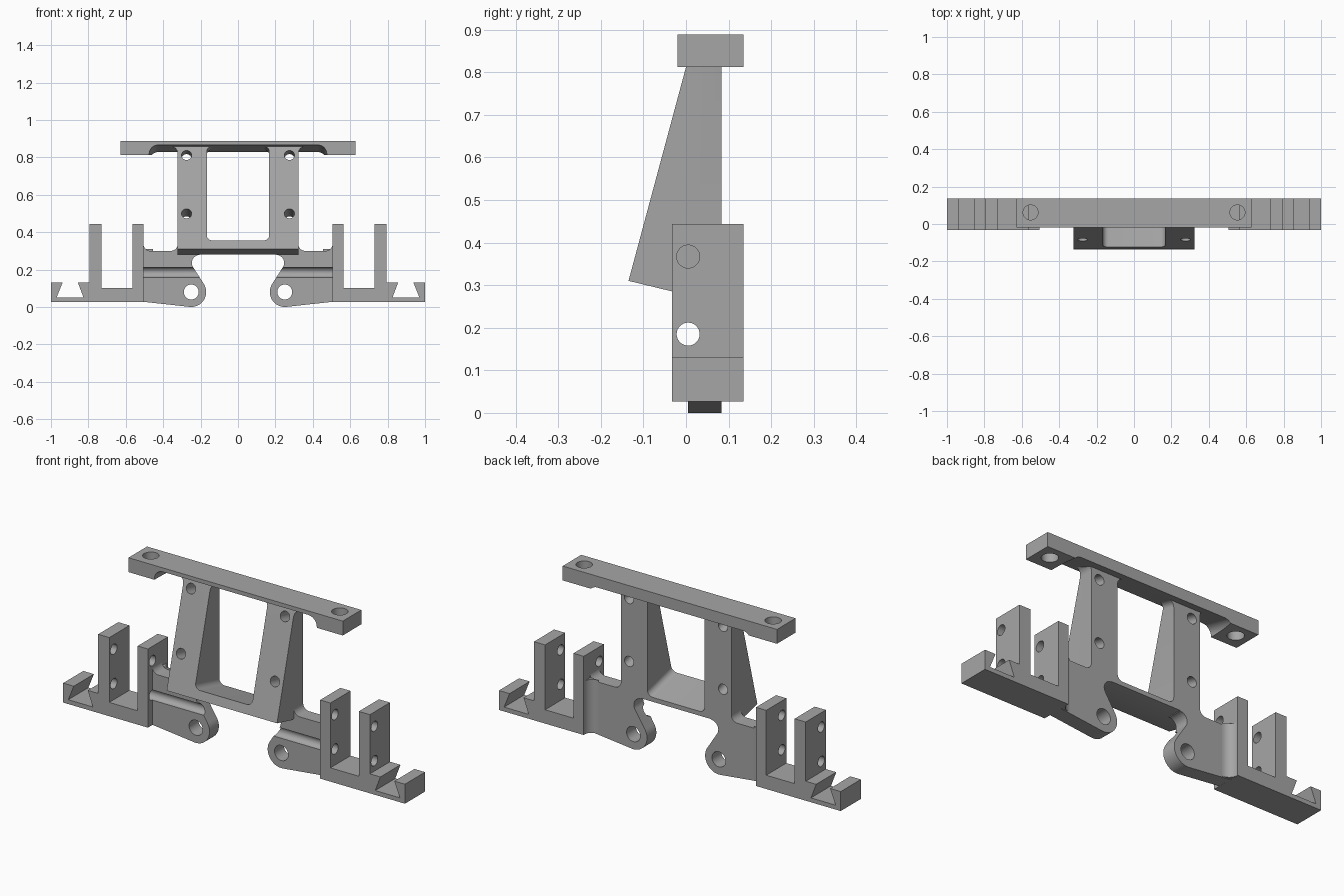
import bpy
import bmesh
from math import cos, sin, pi, radians
from mathutils import Vector

if "Cube" in bpy.data.objects:
    bpy.data.objects.remove(bpy.data.objects["Cube"])

grey = bpy.data.materials.new("plain_grey")
grey.use_nodes = True
grey.diffuse_color = (0.38, 0.38, 0.38, 1)
grey.node_tree.nodes["Principled BSDF"].inputs["Base Color"].default_value = grey.diffuse_color

SLOPE = 0.25  # lean of everything square to the sloping frame face


def arc(cx, cy, r, start, end, n=8):
    angles = [radians(start + (end - start) * i / n) for i in range(n + 1)]
    return [(cx + r * cos(a), cy + r * sin(a)) for a in angles]


def prism(name, points, axis, low, high, lean=0):
    """Extrude a closed profile along an axis, optionally dropping z towards the back."""
    place = {"x": lambda p, d: (d, p[0], p[1]),
             "y": lambda p, d: (p[0], d, p[1] - lean * d),
             "z": lambda p, d: (p[0], p[1], d)}[axis]
    bm = bmesh.new()
    ends = [[bm.verts.new(place(p, d)) for p in points] for d in (low, high)]
    count = len(points)
    for ring in ends:
        bm.faces.new(ring)
    for i in range(count):
        j = (i + 1) % count
        bm.faces.new((ends[0][i], ends[0][j], ends[1][j], ends[1][i]))
    bmesh.ops.recalc_face_normals(bm, faces=bm.faces)
    mesh = bpy.data.meshes.new(name)
    bm.to_mesh(mesh)
    bm.free()
    mesh.materials.append(grey)
    obj = bpy.data.objects.new(name, mesh)
    bpy.context.collection.objects.link(obj)
    return obj


def rod(cx, cy, r, axis, low, high, lean=0):
    return prism("cutter", arc(cx, cy, r, 0, 348.75, 31), axis, low, high, lean)


def select(obj):
    bpy.ops.object.select_all(action="DESELECT")
    obj.select_set(True)
    bpy.context.view_layer.objects.active = obj


def combine(obj, tool, operation="DIFFERENCE"):
    select(obj)
    mod = obj.modifiers.new("combine", "BOOLEAN")
    mod.operation, mod.object, mod.solver = operation, tool, "EXACT"
    bpy.ops.object.modifier_apply(modifier=mod.name)
    bpy.data.objects.remove(tool)


def finish(obj, mirrored=False):
    select(obj)
    if mirrored:
        mod = obj.modifiers.new("mirror", "MIRROR")
        mod.use_mirror_merge = False
        bpy.ops.object.modifier_apply(modifier=mod.name)
    bpy.ops.object.shade_smooth_by_angle(angle=radians(30))


def both_sides(half):
    return half + [(-x, z) for x, z in reversed(half)]


def rectangle(x0, x1, z0, z1):
    return [(x0, z0), (x1, z0), (x1, z1), (x0, z1)]


# Top bar with a sloping recess underneath and a hole at each end
bar = prism("top_bar", rectangle(-0.627, 0.627, 0.812, 0.888), "y", -0.02, 0.135)
recess = both_sides([(0.475, 0.6)] + arc(0.425, 0.812, 0.05, 0, 90))
combine(bar, prism("cutter", recess, "y", -0.1, 0.25, SLOPE))
for x in (-0.553, 0.553):
    combine(bar, rod(x, 0.062, 0.04, "z", 0.7, 1))
finish(bar)

# Leaning frame: side profile crossed with the front outline, then opened up
side = [(-0.135, 0.31), (-0.015, 0.281), (0.083, 0.281), (0.083, 0.865),
        (0.015, 0.865), (0.0, 0.812)]
frame = prism("leaning_frame", side, "x", -0.45, 0.45)
outline = both_sides([(0.323, 0.1)] + arc(0.363, 0.82, 0.04, 180, 90) + [(0.363, 0.95)])
combine(frame, prism("cutter", outline, "y", -0.3, 0.3, SLOPE * 0.01), "INTERSECT")
window = both_sides(arc(0.137, 0.355, 0.03, -90, 0) + arc(0.137, 0.832, 0.03, 0, 90))
combine(frame, prism("cutter", window, "y", -0.3, 0.3, SLOPE))
for x in (-0.275, 0.275):
    for z in (0.478, 0.811):
        combine(frame, rod(x, z, 0.027, "y", -0.3, 0.3, SLOPE))
finish(frame)

# Pivot plates with a rounded lug joining the frame to the side brackets
plate_outline = ([(0.51, 0.028)] + arc(0.25, 0.08, 0.08, 275, 148, 16)
                 + arc(0.205, 0.236, 0.042, -30, 90) + [(0.2, 0.3), (0.323, 0.335)]
                 + arc(0.358, 0.335, 0.035, 180, 270)
                 + arc(0.47, 0.335, 0.035, 270, 360) + [(0.51, 0.335)])
plate = prism("pivot_plate", plate_outline, "y", 0.005, 0.083)
combine(plate, rod(0.25, 0.08, 0.04, "y", -0.1, 0.2))
combine(plate, rod(0.005, 0.185, 0.027, "x", 0.1, 0.6))
finish(plate, True)

# Curved web between each plate and its bracket at the back
web = prism("rear_web", arc(0.455, 0.133, 0.05, 270, 360) + [(0.51, 0.133), (0.51, 0.08)],
            "z", 0.028, 0.31)
finish(web, True)

# Side brackets: two posts, a base and a dovetail slot
bracket_outline = [(0.504, 0.027), (1, 0.027), (1, 0.13), (0.938, 0.13), (0.97, 0.05),
                   (0.826, 0.05), (0.856, 0.13), (0.795, 0.13), (0.795, 0.443),
                   (0.73, 0.443), (0.73, 0.1), (0.564, 0.1), (0.564, 0.443), (0.504, 0.443)]
bracket = prism("side_bracket", bracket_outline, "y", -0.033, 0.135)
for z in (0.185, 0.367):
    combine(bracket, rod(0.005, z, 0.027, "x", 0.4, 0.9))
finish(bracket, True)
